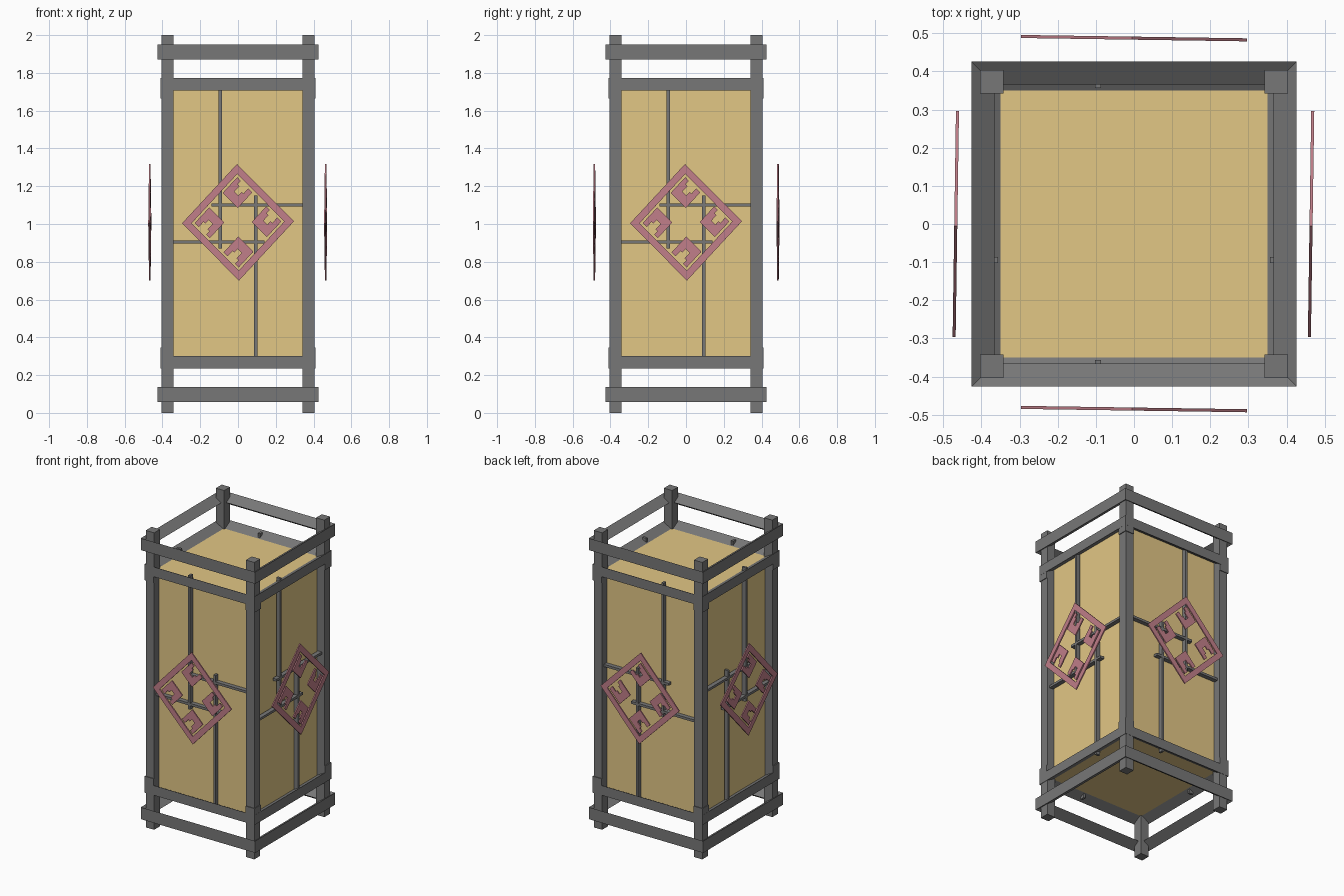
import bpy, bmesh
from math import radians
from mathutils import Matrix, Vector

old = bpy.data.objects.get("Cube")
if old:
    bpy.data.objects.remove(old, do_unlink=True)


def material(name, rgb):
    m = bpy.data.materials.new(name)
    m.use_nodes = True
    col = (*rgb, 1)
    m.diffuse_color = col
    bsdf = m.node_tree.nodes["Principled BSDF"]
    bsdf.inputs["Base Color"].default_value = col
    bsdf.inputs["Roughness"].default_value = 0.8
    return m


GREY = material("grey_wood", (0.185, 0.185, 0.185))
PAPER = material("tan_paper", (0.76, 0.57, 0.235))
PINK = material("dusty_pink", (0.53, 0.21, 0.25))


def finish(name, bm, mat):
    bmesh.ops.recalc_face_normals(bm, faces=bm.faces[:])
    me = bpy.data.meshes.new(name)
    bm.to_mesh(me)
    bm.free()
    me.materials.append(mat)
    ob = bpy.data.objects.new(name, me)
    bpy.context.collection.objects.link(ob)


def add_box(bm, lo, hi):
    lo, hi = Vector(lo), Vector(hi)
    size = Matrix.Diagonal((*(hi - lo), 1))
    bmesh.ops.create_cube(bm, size=1, matrix=Matrix.Translation((lo + hi) / 2) @ size)


def add_ring(bm, profile):
    """Sweep a closed (radius, height) profile around a square."""
    loops = [[bm.verts.new((sx * r, sy * r, z)) for r, z in profile]
             for sx, sy in ((-1, -1), (1, -1), (1, 1), (-1, 1))]
    n = len(profile)
    for i in range(4):
        a, b = loops[i], loops[(i + 1) % 4]
        for j in range(n):
            k = (j + 1) % n
            bm.faces.new((a[j], b[j], b[k], a[k]))


def add_plate(bm, outline, depth):
    face = bm.faces.new([bm.verts.new((u, v, -depth / 2)) for u, v in outline])
    new = bmesh.ops.extrude_face_region(bm, geom=[face], use_keep_orig=True)
    verts = [g for g in new["geom"] if isinstance(g, bmesh.types.BMVert)]
    bmesh.ops.translate(bm, verts=verts, vec=(0, 0, depth))


# Paper body
bm = bmesh.new()
add_box(bm, (-0.351, -0.351, 0.268), (0.351, 0.351, 1.74))
finish("paper_body", bm, PAPER)

# Corner posts with joint collars thickened on the outer sides
INNER, OUTER, COLLAR = 0.342, 0.404, 0.409
for sx, sn in ((-1, "right"), (1, "left")):
    for sy, fn in ((-1, "front"), (1, "back")):
        bm = bmesh.new()
        add_box(bm, (INNER, INNER, 0), (OUTER, OUTER, 2))
        for z0, z1 in ((0.24, 0.345), (1.665, 1.765)):
            add_box(bm, (INNER, INNER, z0), (COLLAR, COLLAR, z1))
        bm.transform(Matrix.Diagonal((sx, sy, 1, 1)))
        finish(f"{fn}_{sn}_post", bm, GREY)

# Three-sided rails with the ridge facing inward
for name, outer, inner, z, half in (("upper_end_rail", 0.426, 0.365, 1.91, 0.04),
                                    ("upper_body_rail", 0.41, 0.35, 1.74, 0.033),
                                    ("lower_body_rail", 0.41, 0.35, 0.268, 0.033),
                                    ("lower_end_rail", 0.426, 0.365, 0.098, 0.04)):
    bm = bmesh.new()
    add_ring(bm, [(outer, z - half), (outer, z + half), (inner, z)])
    finish(name, bm, GREY)

# Pinwheel lattice strips on every side
T = 0.008
FRONT, REAR = -0.386, -0.357
for side, turn, flip in (("front", 0, 1), ("back", 0, -1), ("left", 90, 1), ("right", 90, -1)):
    bm = bmesh.new()
    for x, z0, z1 in ((-0.094, 0.87, 1.772), (0.094, 0.236, 1.15)):
        add_box(bm, (x - T, FRONT, z0), (x + T, REAR, z1))
    for z, x0, x1 in ((1.1, -0.14, 0.36), (0.905, -0.36, 0.14)):
        add_box(bm, (x0, FRONT, z - T), (x1, REAR, z + T))
    bm.transform(Matrix.Diagonal((1, flip, 1, 1)))
    bm.transform(Matrix.Rotation(radians(turn), 4, "Z"))
    finish(f"{side}_lattice", bm, GREY)

# Diamond ornaments hanging off every side, slightly taller than wide
D = 0.008
NOTCHED = [(0.053, 0.053), (0.167, 0.053), (0.167, 0.083), (0.128, 0.083), (0.128, 0.096),
           (0.102, 0.096), (0.102, 0.126), (0.142, 0.126), (0.142, 0.14), (0.167, 0.14),
           (0.167, 0.167), (0.053, 0.167)]
for side, turn, radius in (("front", 0, 0.485), ("back", 0, -0.487),
                           ("left", 90, 0.464), ("right", 90, -0.467)):
    bm = bmesh.new()
    add_ring(bm, [(0.216, -D / 2), (0.216, D / 2), (0.179, D / 2), (0.179, -D / 2)])
    for su in (1, -1):
        for shift in (0, -0.22):
            add_plate(bm, [(su * u, su * (v + shift)) for u, v in NOTCHED], D)
    bm.transform(Matrix.Rotation(radians(46), 4, "Z"))
    bm.transform(Matrix.Diagonal((0.97, 1.01, 1, 1)))
    bm.transform(Matrix.Rotation(radians(90), 4, "X"))
    bm.transform(Matrix.Rotation(radians(-0.85), 4, "Z"))
    bm.transform(Matrix.Translation((0, -radius, 1.009)))
    bm.transform(Matrix.Rotation(radians(turn), 4, "Z"))
    finish(f"{side}_ornament", bm, PINK)
